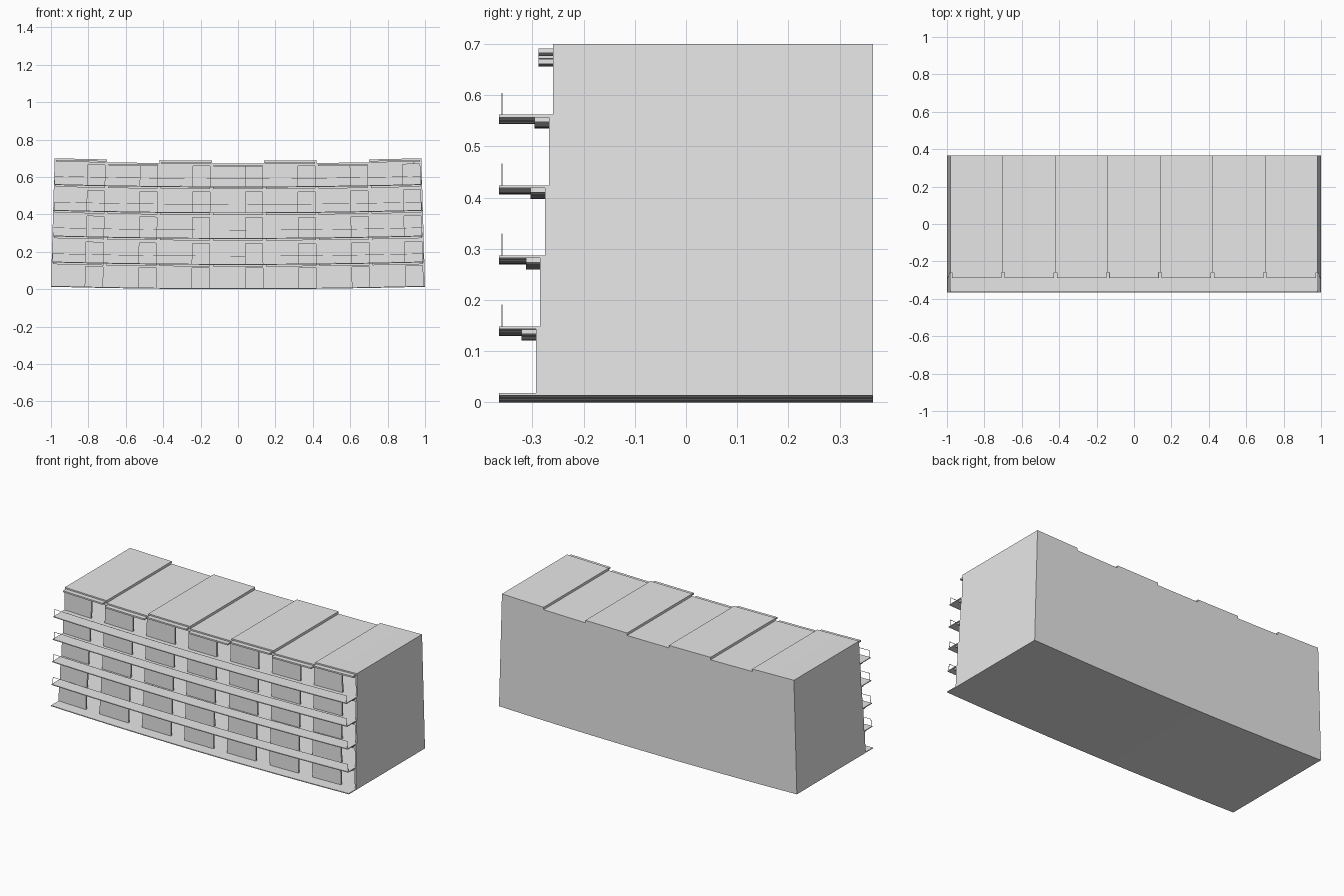
import bpy
import bmesh

cube = bpy.data.objects.get("Cube")
if cube:
    bpy.data.objects.remove(cube, do_unlink=True)

# One plain grey for the whole building
grey = bpy.data.materials.new("plain grey")
grey.use_nodes = True
tone = (0.8, 0.8, 0.8, 1.0)
grey.diffuse_color = tone
grey.node_tree.nodes["Principled BSDF"].inputs["Base Color"].default_value = tone

BAYS = 7
W = 2 / BAYS                      # bay width
BACK, EDGE = 0.365, -0.365        # rear wall and balcony edge
SLAB = 0.005
FLOORS = [0.005, 0.135, 0.274, 0.411, 0.549]   # slab tops
WALL_Y = [-0.293, -0.285, -0.276, -0.268, -0.26]
ROOF_BASE = 0.664
CEILINGS = [z - SLAB for z in FLOORS[1:]] + [ROOF_BASE]


def warp(x, y, z):
    """Taper towards the top and lift the two ends slightly."""
    return x * (1 - 0.0286 * z), y, z + 0.013 * x * x


def box(bm, x0, x1, y0, y1, z0, z1, segments=1):
    rings = []
    for i in range(segments + 1):
        x = x0 + (x1 - x0) * i / segments
        corners = ((y0, z0), (y1, z0), (y1, z1), (y0, z1))
        rings.append([bm.verts.new(warp(x, y, z)) for y, z in corners])
    for a, b in zip(rings, rings[1:]):
        for j in range(4):
            k = (j + 1) % 4
            bm.faces.new((a[j], a[k], b[k], b[j]))
    bm.faces.new(rings[0])
    bm.faces.new(rings[-1][::-1])


def part(name, fill):
    bm = bmesh.new()
    fill(bm)
    bmesh.ops.recalc_face_normals(bm, faces=bm.faces)
    mesh = bpy.data.meshes.new(name)
    bm.to_mesh(mesh)
    bm.free()
    mesh.materials.append(grey)
    obj = bpy.data.objects.new(name, mesh)
    bpy.context.scene.collection.objects.link(obj)


def bay_start(b):
    return -1 + b * W


def roof_height(b):
    return 0.687 if b % 2 == 0 else 0.672


# Floor slabs reaching out as balconies
def slabs(bm):
    for z in FLOORS:
        box(bm, -1, 1, EDGE, BACK, z - SLAB, z, 2 * BAYS)


# End walls and partitions between bays
def cross_walls(bm):
    t = 0.008
    for z0, z1, y in zip(FLOORS, CEILINGS, WALL_Y):
        for b in range(BAYS + 1):
            x = min(max(bay_start(b) - t / 2, -1), 1 - t)
            box(bm, x, x + t, y, BACK, z0, z1)


# Rear wall
def rear_wall(bm):
    for z0, z1 in zip(FLOORS, CEILINGS):
        box(bm, -1, 1, BACK - 0.01, BACK, z0, z1, 2 * BAYS)


# Front wall with an open doorway in each bay
def front_wall(bm):
    for z0, z1, y in zip(FLOORS, CEILINGS, WALL_Y):
        for b in range(BAYS):
            x = bay_start(b)
            left, right = x + 0.64 * W, x + 0.965 * W
            box(bm, x, left, y, y + 0.01, z0, z1)
            box(bm, right, x + W, y, y + 0.01, z0, z1)
            box(bm, left, right, y, y + 0.01, z0 + 0.108, z1)


# Short beams under each balcony, one per bay, and eaves at the roof
def beams(bm):
    for f, (z, y) in enumerate(zip(CEILINGS, WALL_Y)):
        for b in range(BAYS):
            top = z if f < len(FLOORS) - 1 else roof_height(b) - 0.008
            x = bay_start(b)
            box(bm, x + 0.008, x + W - 0.008, y - 0.028, y, top - 0.009, top, 2)


# Roof panels at alternating heights
def roof(bm):
    for b in range(BAYS):
        x = bay_start(b)
        box(bm, x, x + W, WALL_Y[-1], BACK, ROOF_BASE, roof_height(b), 2)


# Thin handrails with end posts
def railings(bm):
    y0, y1 = -0.361, -0.359
    for z in FLOORS[1:]:
        box(bm, -0.996, 0.996, y0, y1, z + 0.041, z + 0.043, 2 * BAYS)
        for x in (-0.996, 0.994):
            box(bm, x, x + 0.002, y0, y1, z, z + 0.041)


part("floor_slabs", slabs)
part("cross_walls", cross_walls)
part("rear_wall", rear_wall)
part("front_wall", front_wall)
part("balcony_beams", beams)
part("roof_panels", roof)
part("balcony_railings", railings)
